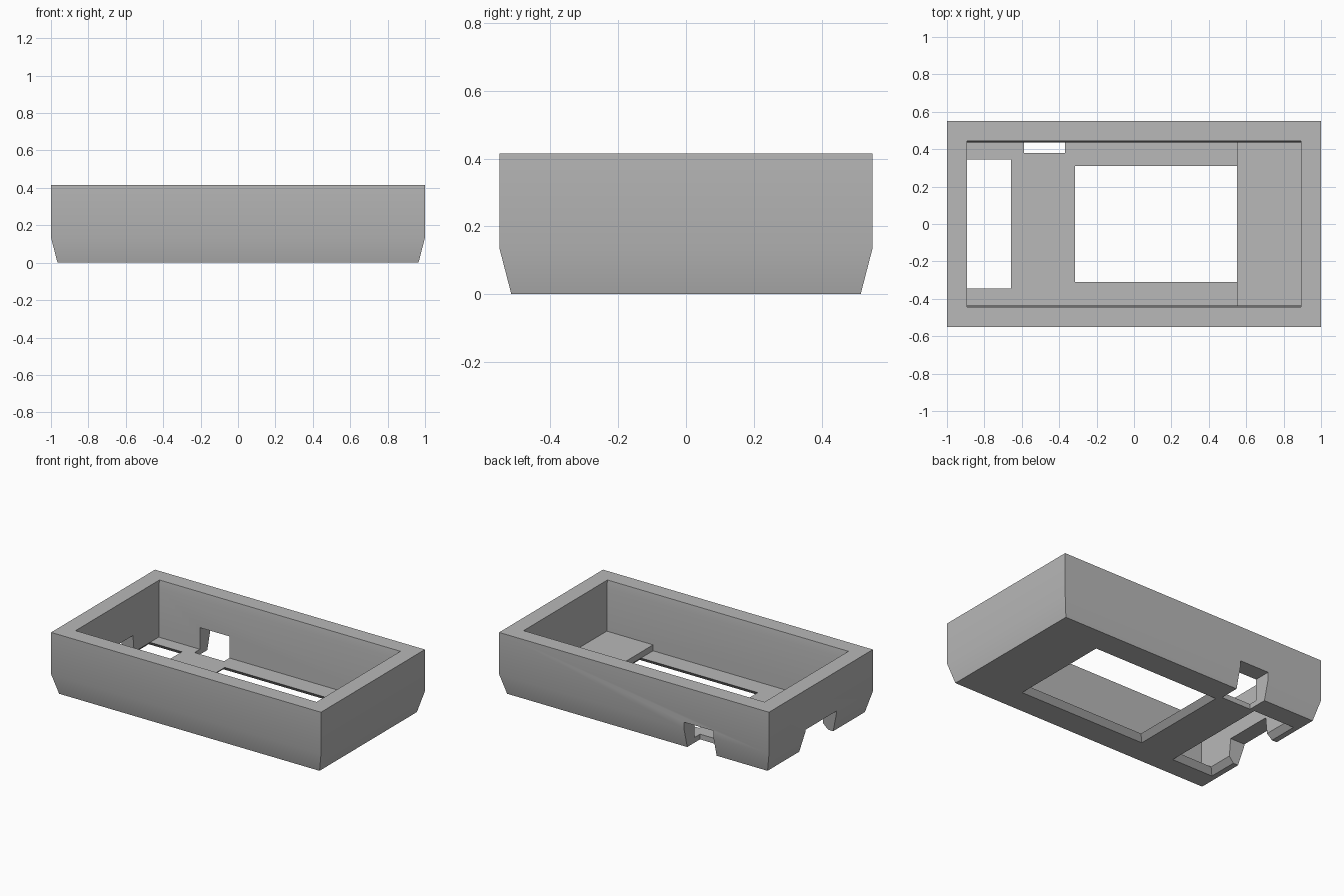
import bpy
import bmesh
import math

cube = bpy.data.objects.get("Cube")
if cube:
    bpy.data.objects.remove(cube, do_unlink=True)

grey = bpy.data.materials.new("plain grey")
grey.use_nodes = True
colour = (0.48, 0.48, 0.48, 1)
grey.diffuse_color = colour
grey.node_tree.nodes["Principled BSDF"].inputs["Base Color"].default_value = colour


def loft(name, *rings):
    """Closed solid through rectangles given as (x0, x1, y0, y1, z), bottom to top."""
    bm = bmesh.new()
    loops = []
    for x0, x1, y0, y1, z in rings:
        corners = ((x0, y0), (x1, y0), (x1, y1), (x0, y1))
        loops.append([bm.verts.new((x, y, z)) for x, y in corners])
    bm.faces.new(loops[0][::-1])
    bm.faces.new(loops[-1])
    for low, high in zip(loops, loops[1:]):
        for i in range(4):
            j = (i + 1) % 4
            bm.faces.new((low[i], low[j], high[j], high[i]))
    mesh = bpy.data.meshes.new(name)
    bm.to_mesh(mesh)
    bm.free()
    mesh.materials.append(grey)
    obj = bpy.data.objects.new(name, mesh)
    bpy.context.collection.objects.link(obj)
    return obj


def flared_opening(name, x0, x1, y, floor):
    """Cutter that widens at 45 degrees through the floor towards the underside."""
    d = floor + 0.02
    return loft(name, (x0 - d, x1 + d, -y - d, y + d, -0.02),
                (x0, x1, -y, y, floor), (x0, x1, -y, y, floor + 0.02))


FLOOR, PLATFORM, TOP = 0.035, 0.075, 0.415
IN_X, IN_Y = 0.893, 0.437

# Outer shell with tapered foot
shell = loft("case_shell",
             (-0.965, 0.965, -0.515, 0.515, 0),
             (-1, 1, -0.55, 0.55, 0.135),
             (-1, 1, -0.55, 0.55, TOP))

# Cavity, slightly wider along the long walls near the rim
cutters = [
    loft("cavity_cutter",
         (-IN_X, 0.55, -IN_Y, IN_Y, FLOOR),
         (-IN_X, 0.55, -IN_Y, IN_Y, PLATFORM + 0.02)),
    loft("upper_cavity_cutter",
         (-IN_X, IN_X, -IN_Y, IN_Y, PLATFORM),
         (-IN_X, IN_X, -IN_Y, IN_Y, 0.36),
         (-IN_X, IN_X, -0.444, 0.444, TOP),
         (-IN_X, IN_X, -0.444, 0.444, TOP + 0.05)),
    # Floor openings
    flared_opening("screen_window_cutter", -0.315, 0.55, 0.31, FLOOR),
    flared_opening("end_slot_cutter", -IN_X, -0.657, 0.345, FLOOR),
    # Notches through the end wall and the back wall
    loft("end_notch_cutter",
         (-1.1, -0.85, -0.182, 0.182, -0.02),
         (-1.1, -0.85, -0.163, 0.163, 0.15)),
    loft("back_notch_cutter",
         (-0.588, -0.37, 0.38, 0.7, -0.02),
         (-0.588, -0.37, 0.38, 0.7, 0.18)),
]

bpy.context.view_layer.objects.active = shell
for cutter in cutters:
    mod = shell.modifiers.new(cutter.name, 'BOOLEAN')
    mod.operation = 'DIFFERENCE'
    mod.solver = 'EXACT'
    mod.object = cutter
    bpy.ops.object.modifier_apply(modifier=mod.name)
    bpy.data.objects.remove(cutter, do_unlink=True)

# Smooth shading that keeps the hard edges
for obj in bpy.context.selected_objects:
    obj.select_set(False)
shell.select_set(True)
bpy.ops.object.shade_smooth_by_angle(angle=math.radians(30))
